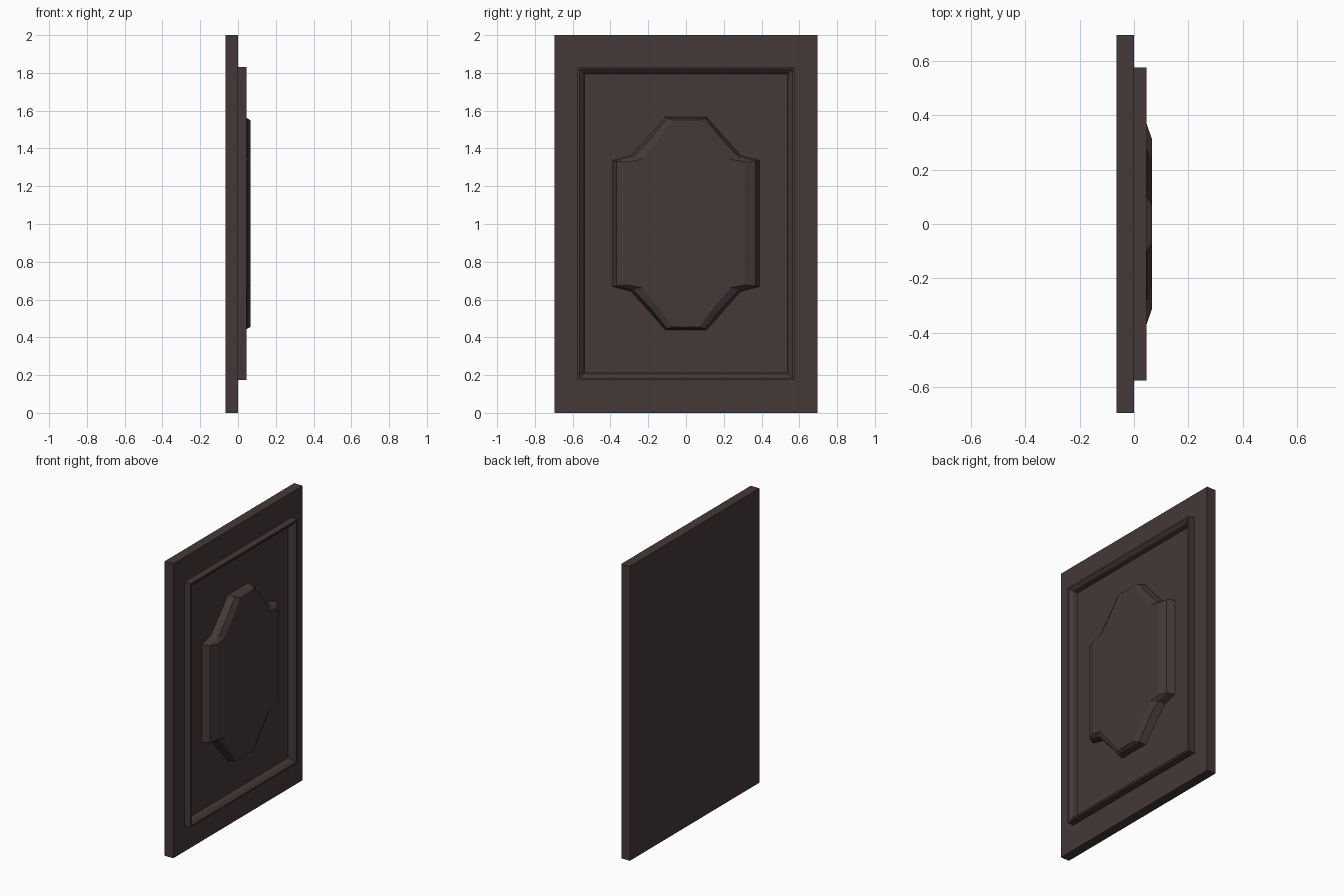
import bpy
import bmesh

if "Cube" in bpy.data.objects:
    bpy.data.objects.remove(bpy.data.objects["Cube"])

MID_Z = 1.0025

wood = bpy.data.materials.new("dark brown wood")
wood.use_nodes = True
colour = (0.06, 0.04, 0.04, 1)
wood.diffuse_color = colour
wood.node_tree.nodes["Principled BSDF"].inputs["Base Color"].default_value = colour


def make_object(name, bm):
    bmesh.ops.recalc_face_normals(bm, faces=bm.faces)
    mesh = bpy.data.meshes.new(name)
    bm.to_mesh(mesh)
    bm.free()
    mesh.materials.append(wood)
    obj = bpy.data.objects.new(name, mesh)
    bpy.context.collection.objects.link(obj)
    return obj


def mirrored_outline(quarter):
    """Closed (y, z) loop from the points of one quarter, side to top."""
    back = quarter[::-1]
    return (quarter + [(-y, z) for y, z in back]
            + [(-y, -z) for y, z in quarter] + [(y, -z) for y, z in back])


def loft(name, rings, cap_front=False):
    """Join successive (depth, quarter outline) rings with flat faces."""
    bm = bmesh.new()
    loops = [[bm.verts.new((x, y, MID_Z + z)) for y, z in mirrored_outline(q)]
             for x, q in rings]
    for a, b in zip(loops, loops[1:]):
        for i in range(len(a)):
            j = (i + 1) % len(a)
            bm.faces.new((a[i], a[j], b[j], b[i]))
    if cap_front:
        bm.faces.new(loops[-1])
    return make_object(name, bm)


# Door slab
bm = bmesh.new()
bmesh.ops.create_cube(bm, size=1)
for v in bm.verts:
    v.co = (-0.0325 + v.co.x * 0.065, v.co.y * 1.39, 1 + v.co.z * 2)
make_object("door_slab", bm)

# Mitred moulding: (depth, inset from the outer edge)
profile = [(0, 0), (0.046, 0), (0.046, 0.012), (0.03, 0.03), (0, 0.038)]
loft("frame_moulding",
     [(x, [(0.576 - i, 0.829 - i)]) for x, i in profile])

# Raised centre panel with scooped corners and a two-step bevel
base = [(0.39, 0.333), (0.29, 0.36), (0.2, 0.46), (0.11, 0.563)]
shoulder = [(0.367, 0.33), (0.28, 0.35), (0.187, 0.45), (0.1, 0.558)]
crest = [(0.313, 0.325), (0.235, 0.34), (0.15, 0.44), (0.07, 0.547)]
loft("raised_panel", [(0, base), (0.047, shoulder), (0.066, crest)],
     cap_front=True)
